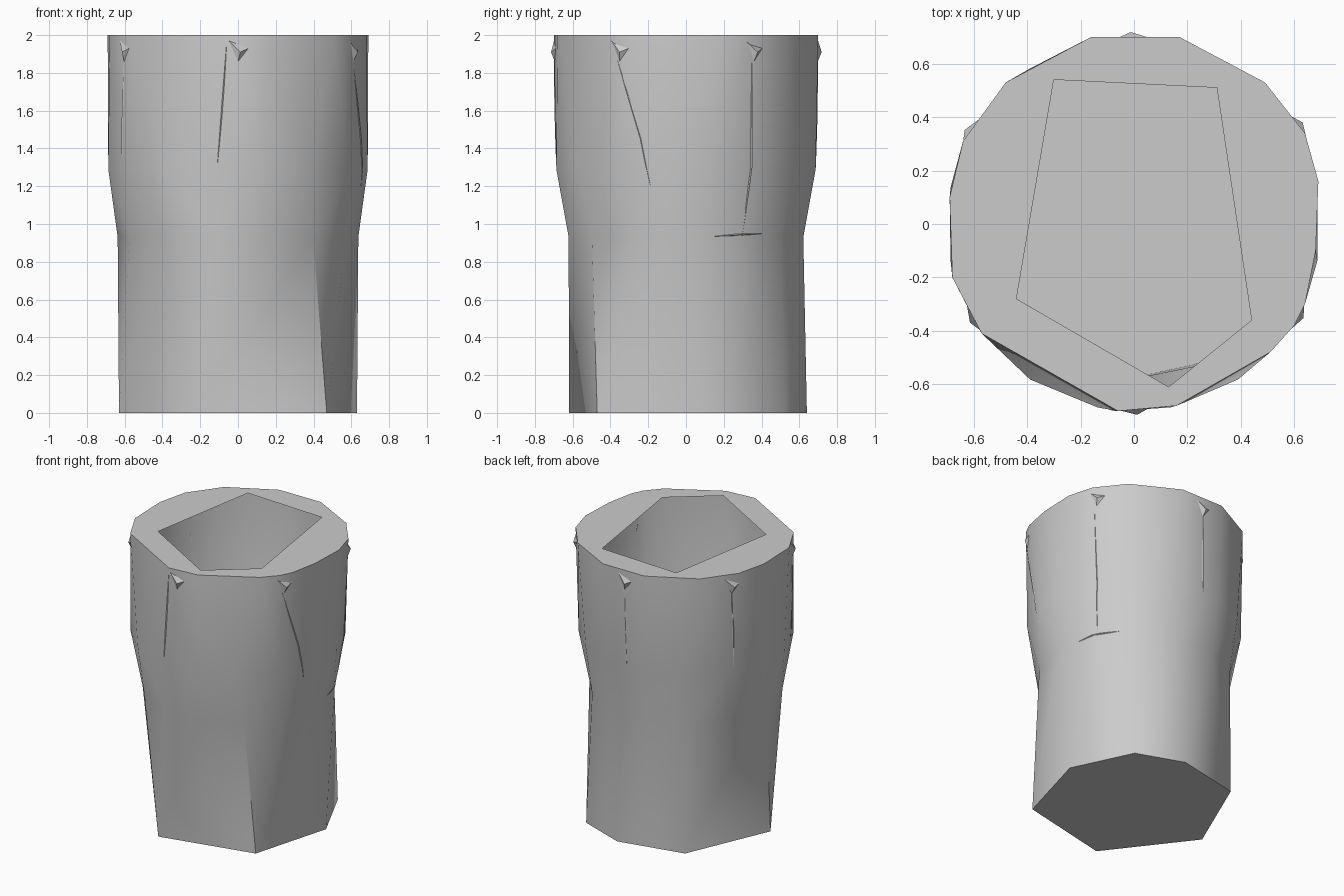
import bpy, bmesh
from math import atan2, cos, sin, pi, radians
from mathutils import Vector
from mathutils.bvhtree import BVHTree

if "Cube" in bpy.data.objects:
    bpy.data.objects.remove(bpy.data.objects["Cube"])

grey = bpy.data.materials.new("plain grey")
grey.use_nodes = True
grey.diffuse_color = (0.6, 0.6, 0.6, 1)
shader = next(n for n in grey.node_tree.nodes if n.type == "BSDF_PRINCIPLED")
shader.inputs["Base Color"].default_value = grey.diffuse_color


def angle(p):
    return atan2(p[1], p[0])


def polar(degrees, r):
    return r * cos(radians(degrees)), r * sin(radians(degrees))


def finish(bm, name, smooth_angle):
    mesh = bpy.data.meshes.new(name)
    bm.to_mesh(mesh)
    bm.free()
    mesh.materials.append(grey)
    obj = bpy.data.objects.new(name, mesh)
    bpy.context.collection.objects.link(obj)
    bpy.ops.object.select_all(action="DESELECT")
    obj.select_set(True)
    bpy.context.view_layer.objects.active = obj
    bpy.ops.object.shade_smooth_by_angle(angle=radians(smooth_angle))


def ring(bm, points, z):
    return [bm.verts.new((p[0], p[1], z)) for p in sorted(points, key=angle)]


def stitch(bm, low, high):
    """Join two rings of any vertex count with triangles, in order of angle."""
    def at(loop, k):
        return angle(loop[k % len(loop)].co) + 2 * pi * (k // len(loop))
    i = j = 0
    n, m = len(low), len(high)
    while i < n or j < m:
        a, b = low[i % n], high[j % m]
        if j == m or (i < n and at(low, i + 1) <= at(high, j + 1)):
            i += 1
            bm.faces.new((a, low[i % n], b))
        else:
            j += 1
            bm.faces.new((a, high[j % m], b))


# Outlines: seven-sided foot, rounder body, irregular rim, five-sided opening
foot = [(.47, -.47), (.63, .1), (.43, .52), (.1, .64),
        (-.37, .54), (-.63, -.06), (-.2, -.62)]
rim = [(-.16, .7), (.17, .7), (.49, .53), (.64, .34), (.69, .16),
       (.68, -.1), (.64, -.3), (.6, -.38), (.51, -.48), (.16, -.68),
       (-.06, -.7), (-.57, -.41), (-.68, -.2), (-.69, .1), (-.64, .31), (-.48, .53)]
opening = [(-.3, .54), (.31, .51), (.44, -.36), (.13, -.61), (-.44, -.28)]
waist = [polar(360 * k / 14, .637) for k in range(14)]
shoulder = [polar(360 * (k + .5) / 16, .7) for k in range(16)]

# Hollow thin-walled cup with a flat rim plate
bm = bmesh.new()
loops = [ring(bm, p, z) for p, z in
         ((foot, 0), (waist, .93), (shoulder, 1.29), (rim, 2), (opening, 2))]
for low, high in zip(loops, loops[1:]):
    stitch(bm, low, high)
bm.faces.new(loops[0][::-1])
tree = BVHTree.FromBMesh(bm)
finish(bm, "cup", 35)


def on_wall(degrees, z, lift):
    """A point on the outer wall, raised by lift."""
    x, y = polar(degrees, 1)
    out = Vector((x, y, 0))
    hit = tree.ray_cast(out * 2 + Vector((0, 0, z)), -out)[0]
    return hit + out * lift


# Small creased chips just under the rim
bm = bmesh.new()
for a in range(-90, 270, 60):
    left, right, tip, peak = [bm.verts.new(on_wall(a + d, z, h)) for d, z, h in
                              ((-4, 1.97, 0), (4.5, 1.93, 0), (0, 1.86, 0), (1, 1.91, .02))]
    for face in ((left, tip, peak), (tip, right, peak), (right, left, peak)):
        bm.faces.new(face)
finish(bm, "rim_chips", 10)

# Hairline creases running down the wall
seams = [[(-95, 1.95), (-99, 1.32)], [(-31, 1.87), (-20, 1.45), (-16, 1.2)],
         [(29, 1.87), (30, 1.3), (28, .95)], [(14, .935), (28, .945), (41, .95)],
         [(90, 1.87), (91, 1.3)], [(150, 1.87), (152, 1.3)], [(210, 1.87), (207, 1.3)]]
bm = bmesh.new()
for path in seams:
    flat = path[0][1] - path[-1][1] < .1
    dense = []
    for (a, z), (b, w) in zip(path, path[1:]):
        dense += [(a + (b - a) * k / 5, z + (w - z) * k / 5) for k in range(5)]
    dense.append(path[-1])
    last = None
    for k, (a, z) in enumerate(dense):
        t = .8 * sin(pi * (k + .3) / (len(dense) - .4))
        side = (0, .006 * t) if flat else (.6 * t, 0)
        row = [bm.verts.new(on_wall(a + s * side[0], z + s * side[1], h))
               for s, h in ((-1, 0), (0, .005 * t), (1, 0))]
        if last:
            for s in (0, 1):
                bm.faces.new((last[s], row[s], row[s + 1], last[s + 1]))
        last = row
bmesh.ops.recalc_face_normals(bm, faces=bm.faces)
for f in bm.faces:
    c = f.calc_center_median()
    if f.normal.dot(Vector((c.x, c.y, 0))) < 0:
        f.normal_flip()
finish(bm, "wall_creases", 10)
